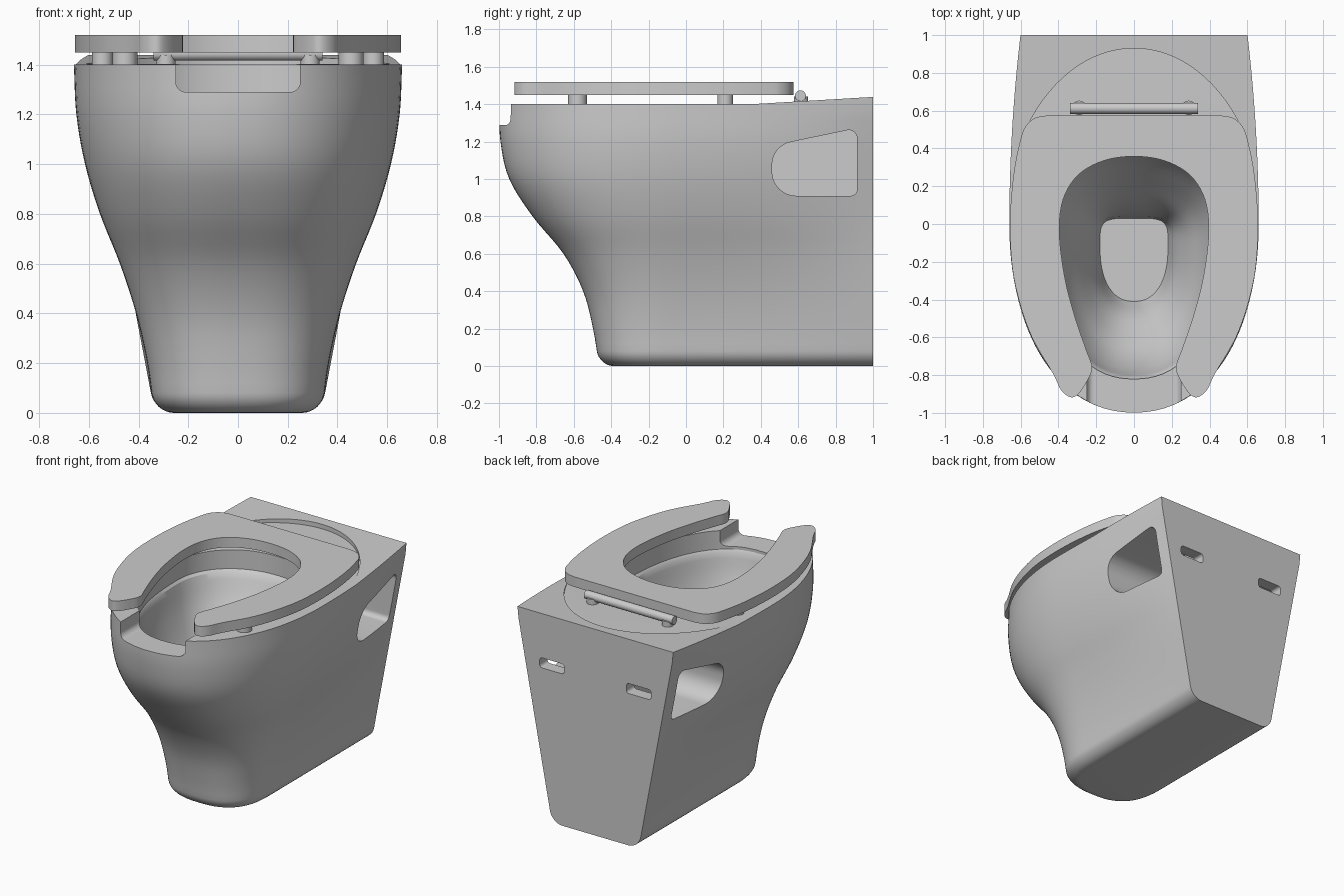
import bpy, bmesh, math
from mathutils import Vector

if "Cube" in bpy.data.objects:
    bpy.data.objects.remove(bpy.data.objects["Cube"], do_unlink=True)

ceramic = bpy.data.materials.new("light_grey")
ceramic.use_nodes = True
ceramic.diffuse_color = (0.6, 0.6, 0.6, 1)
ceramic.node_tree.nodes["Principled BSDF"].inputs["Base Color"].default_value = (0.6, 0.6, 0.6, 1)


def finish(name, bm):
    bmesh.ops.recalc_face_normals(bm, faces=bm.faces)
    mesh = bpy.data.meshes.new(name)
    bm.to_mesh(mesh)
    bm.free()
    ob = bpy.data.objects.new(name, mesh)
    bpy.context.collection.objects.link(ob)
    mesh.materials.append(ceramic)
    return ob


def activate(ob):
    bpy.ops.object.select_all(action='DESELECT')
    ob.select_set(True)
    bpy.context.view_layer.objects.active = ob


def smooth(ob):
    activate(ob)
    bpy.ops.object.shade_smooth_by_angle(angle=math.radians(30))


def spline(p0, p1, p2, p3, t):
    return 0.5 * (2 * p1 + (p2 - p0) * t + (2 * p0 - 5 * p1 + 4 * p2 - p3) * t * t
                  + (3 * p1 - p0 - 3 * p2 + p3) * t ** 3)


def sample(table, f):
    """Smooth value of an evenly spaced table at fractional index f."""
    i = max(0, min(int(f), len(table) - 2))
    first = 2 * table[0] - table[1]
    last = 2 * table[-1] - table[-2]
    ext = [first] + list(table) + [last]
    return spline(*ext[i:i + 4], f - i)


def loft(name, rings):
    """Skin symmetric rings; each cap is made of strips across x."""
    bm = bmesh.new()
    vs = [[bm.verts.new(p) for p in ring] for ring in rings]
    n = len(vs[0])
    for a, b in zip(vs, vs[1:]):
        for i in range(n):
            j = (i + 1) % n
            bm.faces.new((a[i], a[j], b[j], b[i]))
    for ring in (vs[0], vs[-1]):
        for i in range((n - 1) // 2):
            strip = [ring[i], ring[i + 1], ring[n - 2 - i], ring[n - 1 - i]]
            bm.faces.new(list(dict.fromkeys(strip)))
    return finish(name, bm)


def prism(name, outline, lo, hi, axis='z'):
    place = {'x': lambda u, v, h: (h, u, v),
             'y': lambda u, v, h: (u, h, v),
             'z': lambda u, v, h: (u, v, h)}[axis]
    bm = bmesh.new()
    a = [bm.verts.new(place(u, v, lo)) for u, v in outline]
    b = [bm.verts.new(place(u, v, hi)) for u, v in outline]
    bm.faces.new(a)
    bm.faces.new(b)
    for i in range(len(a)):
        j = (i + 1) % len(a)
        bm.faces.new((a[i], a[j], b[j], b[i]))
    return finish(name, bm)


def rounded(corners, steps=8):
    """Polygon of (u, v, radius) corners with true arcs."""
    out = []
    for i, (u, v, r) in enumerate(corners):
        p = Vector((u, v))
        d0 = (Vector(corners[i - 1][:2]) - p).normalized()
        d1 = (Vector(corners[(i + 1) % len(corners)][:2]) - p).normalized()
        half = d0.angle(d1) / 2
        a, b = p + d0 * r / math.tan(half), p + d1 * r / math.tan(half)
        for k in range(steps + 1):
            t = k / steps
            w = [(1 - t) ** 2, 2 * t * (1 - t) * math.sin(half), t * t]
            out.append(tuple((a * w[0] + p * w[1] + b * w[2]) / sum(w)))
    return out


def oval(a, b, n=96):
    return [(a * math.cos(k * math.tau / n), b * math.sin(k * math.tau / n)) for k in range(n)]


def power(v, n):
    return math.copysign(abs(v) ** (2 / n), v)


def cut(ob, cutter):
    activate(ob)
    mod = ob.modifiers.new("cut", 'BOOLEAN')
    mod.operation, mod.solver, mod.object = 'DIFFERENCE', 'EXACT', cutter
    bpy.ops.object.modifier_apply(modifier=mod.name)
    bpy.data.objects.remove(cutter, do_unlink=True)


# Pedestal body: rounded front, straight sides, flat back
HALF_WIDTH = [.338, .365, .41, .475, .555, .615, .65, .66]
FRONT = [-.465, -.497, -.55, -.655, -.82, -.945, -.992, -1.0]
FILLET = 0.08


def body_ring(z, top=False):
    d = 0
    if z < FILLET:
        d = FILLET - math.sqrt(FILLET ** 2 - (FILLET - z) ** 2)
    w = sample(HALF_WIDTH, z / 0.2) - d
    yf = sample(FRONT, z / 0.2) + d
    wb = 0.335 + 0.19 * z - d
    yc = -0.1 + 0.07 * z
    n = 2.6 - 0.35 * z
    half = []
    for k in range(16):
        s = 1 - k / 16
        half.append((w + (wb - w) * s * s, yc + (1 - yc) * s))
    for k in range(28):
        t = k / 28 * math.pi / 2
        half.append((w * power(math.cos(t), n), yc + (yf - yc) * power(math.sin(t), n)))
    ring = half + [(0, yf)] + [(-x, y) for x, y in reversed(half)]
    return [(x, y, z + (max(0, y - 0.35) * 0.06 if top else 0)) for x, y in ring]


levels = [FILLET * (1 - math.cos(k / 8 * math.pi / 2)) for k in range(8)]
levels += [FILLET + k * 0.04 for k in range(33)]
body = loft("body", [body_ring(z) for z in levels] + [body_ring(1.4, True)])


# Bowl: upright rim wall, then a funnel down to a squarish sump
def bowl_ring(z, w, yf, yb, nf, nb):
    yc = yf + (yb - yf) * 0.66
    ring = []
    for k in range(80):
        t = math.pi / 2 - (k + 0.5) / 80 * math.tau
        n, reach = (nb, yb - yc) if math.sin(t) > 0 else (nf, yc - yf)
        ring.append((w * power(math.cos(t), n), yc + reach * power(math.sin(t), n), z))
    return ring


WIDTH = [.46, .42, .36, .28, .215, .18]
NEAR = [-.81, -.77, -.70, -.59, -.48, -.41]
FAR = [.41, .33, .22, .11, .05, .03]
rings = [bowl_ring(z, .475, -.82, .43, 2.3, 2.1) for z in (1.6, 1.27)]
for k in range(21):
    f = k / 4
    rings.append(bowl_ring(1.255 - 0.15 * f, sample(WIDTH, f), sample(NEAR, f), sample(FAR, f),
                           2.3, 2.1 + 0.045 * f ** 2.5))
cut(body, loft("bowl_cutter", rings))

# Front notch and the shallow oval recess on the sloping back deck
notch = rounded([(-.25, 1.29, .04), (.25, 1.29, .04), (.25, 1.6, .01), (-.25, 1.6, .01)])
cut(body, prism("notch_cutter", notch, -1.2, -0.5, 'y'))
cut(body, prism("recess_cutter", oval(0.68, 0.93), 1.403, 1.6))

# Side pockets and the mounting slots behind them
pocket = rounded([(.46, .91, .13), (.915, .91, .035), (.915, 1.272, .045), (.46, 1.177, .125)])
for s in (1, -1):
    cut(body, prism("pocket_cutter", pocket, s * 0.2, s * 0.9, 'x'))
    slot = rounded([(s * .24, 1.06, .02), (s * .43, 1.06, .02),
                    (s * .43, 1.13, .02), (s * .24, 1.13, .02)], 4)
    cut(body, prism("slot_cutter", slot, 0.85, 1.1, 'y'))
smooth(body)

# Open-front seat: half outline from back centre, round the tip, to the hole
HALF_SEAT = [(0, .575), (.15, .575), (.3, .575), (.4, .575), (.47, .573), (.53, .558), (.575, .515),
             (.6, .45), (.635, .28), (.655, .05), (.648, -.2), (.61, -.4), (.54, -.6), (.43, -.79),
             (.385, -.88), (.335, -.917), (.295, -.9), (.25, -.835), (.222, -.76), (.255, -.66),
             (.31, -.5), (.365, -.29), (.395, -.05), (.375, .13), (.295, .26), (.16, .335), (0, .358)]


def flip(p):
    return Vector((-p.x, p.y))


pts = [Vector(p) for p in HALF_SEAT]
ext = [flip(pts[1])] + pts + [flip(pts[-2])]
half = [spline(*ext[i:i + 4], k / 5) for i in range(len(pts) - 1) for k in range(5)] + [pts[-1]]
outline = half + [flip(p) for p in reversed(half[1:-1])]
smooth(prism("seat", outline, 1.45, 1.52))


def cylinder(name, r, at, lo, hi, axis='z'):
    outline = [(at[0] + u, at[1] + v) for u, v in oval(r, r, 32)]
    smooth(prism(name, outline, lo, hi, axis))


# Seat bumpers and hinge
for side, s in (("left", 1), ("right", -1)):
    cylinder("front_bumper_" + side, 0.05, (s * .455, -.58), 1.39, 1.455)
    cylinder("rear_bumper_" + side, 0.042, (s * .545, .21), 1.39, 1.455)
    cylinder("hinge_post_" + side, 0.038, (s * .29, .615), 1.39, 1.44)
cylinder("hinge_rod", 0.029, (.612, 1.445), -0.34, 0.34, 'x')
